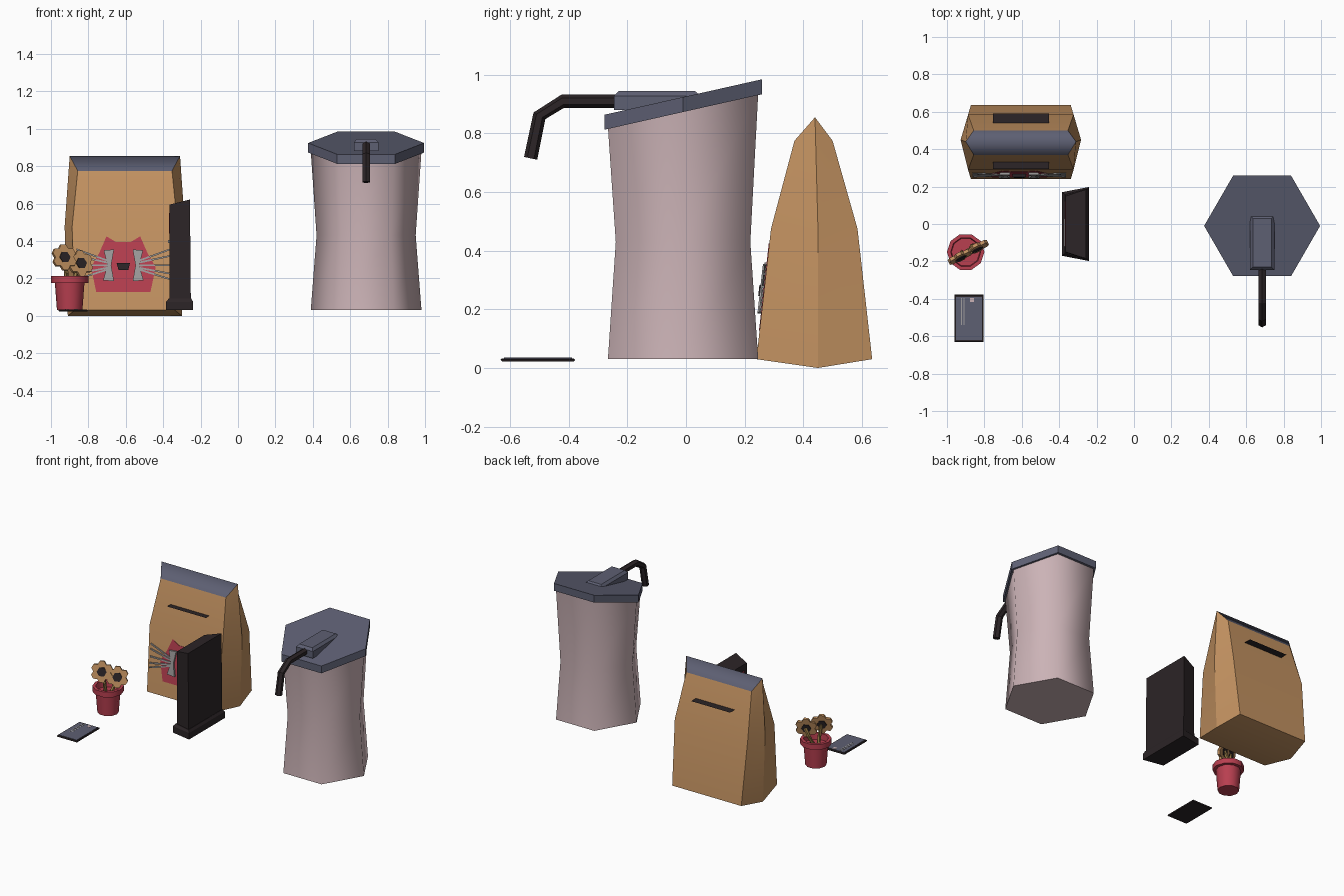
import bpy, bmesh
from math import sin, cos, pi, radians
from mathutils import Vector, Matrix

if "Cube" in bpy.data.objects:
    bpy.data.objects.remove(bpy.data.objects["Cube"])


def material(name, r, g, b):
    m = bpy.data.materials.new(name)
    m.diffuse_color = (r, g, b, 1)
    m.use_nodes = True
    m.node_tree.nodes["Principled BSDF"].inputs["Base Color"].default_value = m.diffuse_color
    return m


PINK = material("pink", 0.60, 0.45, 0.47)
BLUE = material("slate", 0.11, 0.115, 0.17)
DARK = material("dark", 0.025, 0.018, 0.02)
PAPER = material("paper", 0.55, 0.29, 0.12)
RED = material("red", 0.48, 0.05, 0.08)
GREY = material("grey", 0.35, 0.34, 0.34)
STEM = material("stem", 0.30, 0.19, 0.06)


def finish(name, bm, mat, smooth=None):
    bmesh.ops.recalc_face_normals(bm, faces=bm.faces[:])
    me = bpy.data.meshes.new(name)
    bm.to_mesh(me)
    bm.free()
    me.materials.append(mat)
    ob = bpy.data.objects.new(name, me)
    bpy.context.collection.objects.link(ob)
    if smooth:
        bpy.ops.object.select_all(action='DESELECT')
        ob.select_set(True)
        bpy.context.view_layer.objects.active = ob
        bpy.ops.object.shade_smooth_by_angle(angle=radians(smooth))
    return ob


def loft(name, rings, mat, smooth=None, matrix=None, cap_top=True):
    """Skin between rings with equal point counts and close the ends."""
    bm = bmesh.new()
    vs = [[bm.verts.new(p) for p in r] for r in rings]
    n = len(vs[0])
    for a, b in zip(vs, vs[1:]):
        for i in range(n):
            j = (i + 1) % n
            bm.faces.new((a[i], a[j], b[j], b[i]))
    bm.faces.new(vs[0])
    if cap_top:
        bm.faces.new(vs[-1])
    if matrix:
        bm.transform(matrix)
    return finish(name, bm, mat, smooth)


def ring(c, r, z, n, start=0.0):
    return [Vector((c[0] + r * cos(start + 2 * pi * i / n),
                    c[1] + r * sin(start + 2 * pi * i / n), z)) for i in range(n)]


def rect(x0, x1, y0, y1, z):
    return [Vector(p) for p in ((x0, y0, z), (x1, y0, z), (x1, y1, z), (x0, y1, z))]


def box(name, x, y, z, mat):
    return loft(name, [rect(*x, *y, z[0]), rect(*x, *y, z[1])], mat)


def tube(name, pts, r, n, mat):
    pts = [Vector(p) for p in pts]
    rings = []
    for i, p in enumerate(pts):
        t = pts[min(i + 1, len(pts) - 1)] - pts[max(i - 1, 0)]
        q = t.to_track_quat('Z', 'X')
        rings.append([p + q @ v for v in ring((0, 0), r, 0, n)])
    return loft(name, rings, mat)


# Waisted canister, slanted lid, spout
C = (0.685, -0.01)


def slanted(r, z):
    pts = ring(C, r, z, 6)
    for p in pts:
        p.z += 0.225 * (p.y - C[1])
    return pts


loft("canister_body", [ring(C, 0.296, 0.03, 6), ring(C, 0.265, 0.43, 6),
                       slanted(0.296, 0.88)], PINK, 75)
loft("canister_lid", [slanted(0.31, 0.873), slanted(0.31, 0.924)], BLUE)
loft("spout_block", [rect(0.62, 0.75, -0.245, 0.05, 0.88),
                     rect(0.62, 0.75, -0.245, 0.05, 0.928),
                     rect(0.635, 0.735, -0.23, 0.03, 0.945)], BLUE)
tube("spout", [(0.685, -0.23, 0.91), (0.685, -0.42, 0.91),
               (0.685, -0.50, 0.86), (0.685, -0.53, 0.715)], 0.023, 6, DARK)

# Gusseted paper bag
BX = -0.605


def bag_ring(hw, y0, y1, z, mid_w, mid_y, mid_z):
    return [Vector(p) for p in (
        (BX - hw, y0, z), (BX + hw, y0, z), (BX + mid_w, mid_y, mid_z),
        (BX + hw, y1, z), (BX - hw, y1, z), (BX - mid_w, mid_y, mid_z))]


bag = [bag_ring(0.267, 0.24, 0.635, 0.03, 0.305, 0.45, 0.0),
       bag_ring(0.282, 0.29, 0.585, 0.475, 0.322, 0.45, 0.475),
       bag_ring(0.252, 0.37, 0.50, 0.775, 0.295, 0.44, 0.855)]
bm = bmesh.new()
v = [[bm.verts.new(p) for p in r] for r in bag]
for a, b in zip(v, v[1:]):
    for i in range(6):
        j = (i + 1) % 6
        bm.faces.new((a[i], a[j], b[j], b[i]))
for a, b in ((0, 1), (3, 4)):
    bm.faces.new((v[0][a], v[0][b], v[0][(b + 1) % 6], v[0][(a - 1) % 6]))
finish("paper_bag", bm, PAPER, 25)

bm = bmesh.new()
t = [bm.verts.new(p) for p in bag[2]]
bm.faces.new((t[0], t[1], t[2], t[5]))
bm.faces.new((t[5], t[2], t[3], t[4]))
finish("bag_top_fold", bm, BLUE, 120)

for side, y0, y1 in (("front", 0.294, 0.336), ("back", 0.54, 0.592)):
    bm = bmesh.new()
    bm.faces.new([bm.verts.new(p) for p in rect(-0.755, -0.455, y0, y1, 0.635)])
    finish(side + "_bag_tab", bm, DARK)


# Animal face on the bag front
def on_bag(x, z, off):
    return Vector((x, 0.24 + 0.1124 * (z - 0.03) - off, z))


def patch(name, pts, off, mat, back=-0.002):
    loft(name, [[on_bag(x, z, back) for x, z in pts],
                [on_bag(x, z, off) for x, z in pts]], mat)


FX = -0.613
half = [(0.09, 0.425), (0.128, 0.338), (0.173, 0.26), (0.145, 0.128)]
head = [(FX - 0.04, 0.395), (FX + 0.04, 0.395)]
head += [(FX + x, z) for x, z in half] + [(FX - x, z) for x, z in reversed(half)]
patch("face_patch", head, 0.002, RED)
cheek = [(0.05, 0.355), (0.105, 0.35), (0.085, 0.27), (0.108, 0.19),
         (0.05, 0.185), (0.065, 0.27)]
for s, side in ((-1, "left"), (1, "right")):
    patch(side + "_cheek", [(FX + s * x, z) for x, z in cheek], 0.014, GREY)
    for i, z in enumerate((0.355, 0.32, 0.27, 0.225, 0.195)):
        z0 = 0.27 + (z - 0.27) * 0.3
        patch(f"{side}_whisker_{i}", [
            (FX + s * 0.085, z0 + 0.005), (FX + s * 0.25, z + 0.005),
            (FX + s * 0.25, z - 0.004), (FX + s * 0.085, z0 - 0.005)], 0.009, GREY, 0.003)
patch("nose", [(FX - 0.036, 0.283), (FX + 0.036, 0.283),
               (FX + 0.026, 0.245), (FX - 0.026, 0.245)], 0.018, DARK)


# Upright dark slab with flared base and a panel on its left face
def trapezoid(x0, x1, h0, h1, z0, z1):
    return [Vector(p) for p in ((x0, -h0, z0), (x1, -h1, z1), (x1, h1, z1), (x0, h0, z0))]


loft("slab_body", [trapezoid(-0.365, -0.252, 0.155, 0.185, 0.05, 0.05),
                   trapezoid(-0.365, -0.257, 0.15, 0.185, 0.595, 0.622)], DARK)
loft("slab_base", [trapezoid(-0.385, -0.24, 0.17, 0.198, 0.03, 0.03),
                   trapezoid(-0.385, -0.24, 0.17, 0.198, 0.075, 0.075),
                   trapezoid(-0.37, -0.25, 0.157, 0.188, 0.092, 0.092)], DARK)
box("slab_panel", (-0.370, -0.36), (-0.12, 0.12), (0.44, 0.55), RED)
box("slab_strip", (-0.374, -0.36), (-0.12, 0.03), (0.39, 0.405), GREY)

# Flower pot
P = (-0.9, -0.15)
loft("flower_pot", [ring(P, r, z, 10) for r, z in (
    (0.068, 0.03), (0.079, 0.175), (0.1, 0.175), (0.1, 0.212),
    (0.08, 0.212), (0.076, 0.17))], RED, 40)


# Flowers facing front right, tilted slightly up
def disc(name, c, r, depth, mat, matrix):
    loft(name, [ring(c, r, -depth, 6), ring(c, r, depth, 6)], mat, matrix=matrix)


facing = Vector((0.44, -0.86, 0.22)).to_track_quat('Z', 'Y').to_matrix().to_4x4()
for k, c in enumerate(((-0.93, -0.175, 0.312), (-0.842, -0.128, 0.28))):
    m = Matrix.Translation(c) @ facing
    for i in range(6):
        a = pi / 3 * i + pi / 6
        disc(f"flower_{k}_petal_{i}", (0.046 * cos(a), 0.046 * sin(a)), 0.028, 0.009, PAPER, m)
    disc(f"flower_{k}_centre", (0, 0), 0.032, 0.014, DARK, m)
    tube(f"flower_{k}_stem", [(P[0] + 0.02 * (2 * k - 1), P[1], 0.165),
                              (c[0] * 0.6 + P[0] * 0.4, c[1] + 0.012, 0.23),
                              (c[0], c[1] + 0.01, c[2])], 0.012, 5, STEM)

# Flat card with dark rim, stripes and a chip
loft("card_rim", [rect(-0.957, -0.807, -0.627, -0.383, 0.022),
                  rect(-0.96, -0.804, -0.632, -0.378, 0.028),
                  rect(-0.957, -0.807, -0.627, -0.383, 0.033)], DARK)
box("card_face", (-0.951, -0.813), (-0.621, -0.389), (0.03, 0.035), BLUE)
for i, x in enumerate((-0.925, -0.911)):
    box(f"card_stripe_{i}", (x, x + 0.006), (-0.54, -0.395), (0.034, 0.036), GREY)
box("card_chip", (-0.877, -0.855), (-0.418, -0.396), (0.034, 0.036), PINK)
